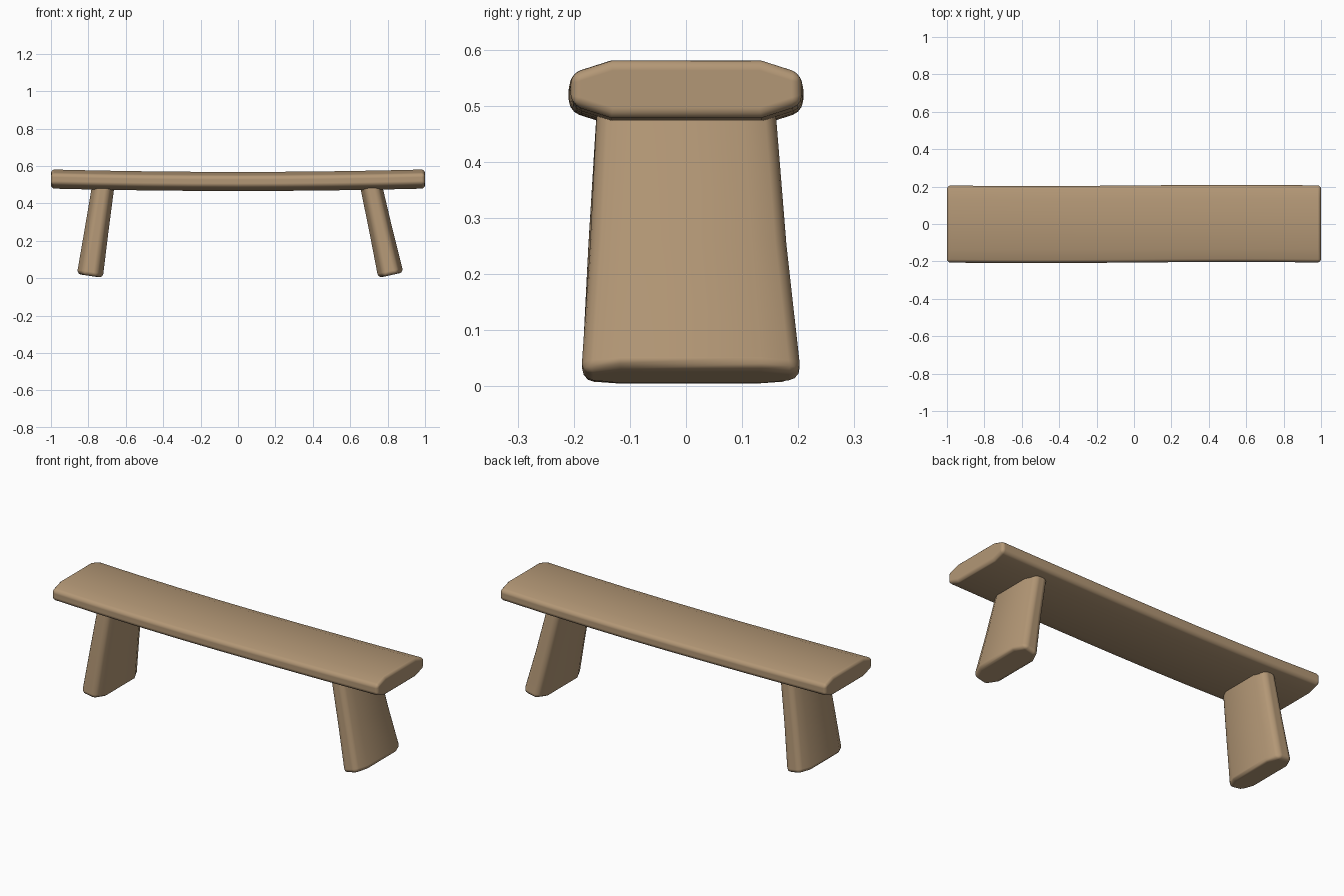
import bpy
import bmesh
import math
from mathutils import Vector

cube = bpy.data.objects.get("Cube")
if cube:
    bpy.data.objects.remove(cube)

wood = bpy.data.materials.new("tan wood")
wood.use_nodes = True
wood.diffuse_color = (0.45, 0.31, 0.18, 1)
wood.node_tree.nodes["Principled BSDF"].inputs["Base Color"].default_value = wood.diffuse_color


def plank(name, stations, bevel):
    """Loft a flattened octagon along stations of (centre, half width, half thickness)."""
    bm = bmesh.new()
    axis = (Vector(stations[-1][0]) - Vector(stations[0][0])).normalized()
    thick_dir = Vector((-axis.z, 0, axis.x)).normalized()
    rings = []
    for centre, w, t in stations:
        quarter = [(w * 0.65, t), (w, t * 0.55)]
        outline = quarter + [(a, -b) for a, b in reversed(quarter)]
        outline += [(-a, -b) for a, b in outline]
        rings.append([bm.verts.new(Vector(centre) + Vector((0, a, 0)) + thick_dir * b)
                      for a, b in outline])
    for r0, r1 in zip(rings, rings[1:]):
        for i in range(len(r0)):
            j = (i + 1) % len(r0)
            bm.faces.new((r0[i], r0[j], r1[j], r1[i]))
    bm.faces.new(rings[0])
    bm.faces.new(rings[-1])
    bmesh.ops.recalc_face_normals(bm, faces=bm.faces)
    mesh = bpy.data.meshes.new(name)
    bm.to_mesh(mesh)
    bm.free()
    mesh.materials.append(wood)
    mesh.shade_smooth()
    obj = bpy.data.objects.new(name, mesh)
    bpy.context.collection.objects.link(obj)
    # Soft worn edges
    mod = obj.modifiers.new("rounded edges", "BEVEL")
    mod.width = bevel
    mod.segments = 3
    mod.limit_method = "ANGLE"
    mod.angle_limit = math.radians(30)
    mod.harden_normals = True
    return obj


# Seat: a long plank with a slight sag, and a faint waver along its sides
seat = []
for i in range(9):
    x = -1 + i / 4
    sag = 0.013 * (1 - x * x)
    seat.append(((x, 0.003 * math.sin(3 * x), 0.53 - sag), 0.206, 0.051))
plank("seat", seat, 0.018)

# Legs: splayed boards, wider at the foot
plank("left_leg", [((0.708, 0, 0.51), 0.158, 0.058),
                   ((0.765, 0.004, 0.25), 0.175, 0.062),
                   ((0.817, 0.009, 0.016), 0.196, 0.069)], 0.022)
plank("right_leg", [((-0.718, 0, 0.51), 0.158, 0.059),
                    ((-0.757, 0, 0.25), 0.174, 0.064),
                    ((-0.792, 0.004, 0.012), 0.19, 0.07)], 0.022)
